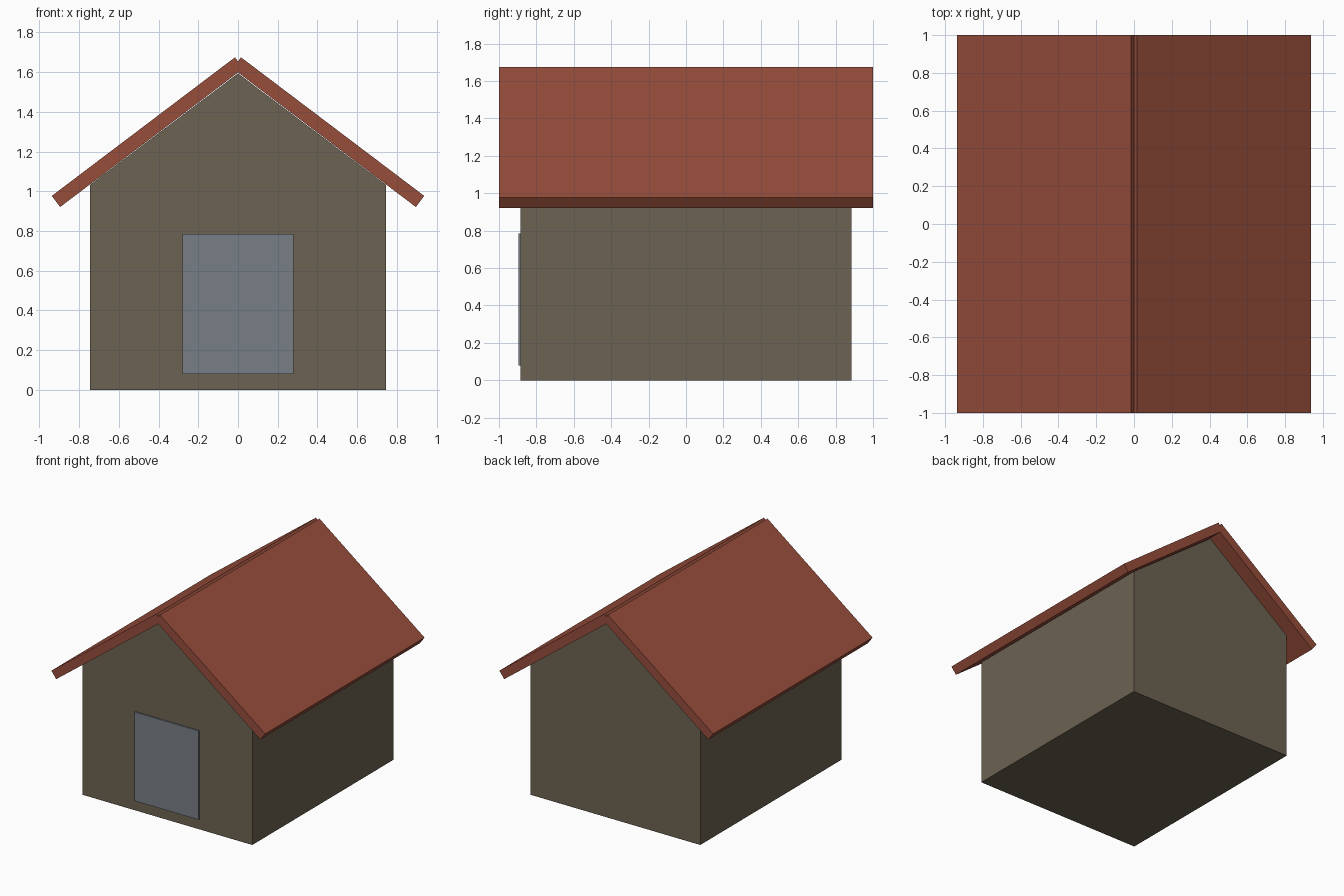
import bpy, bmesh

cube = bpy.data.objects.get("Cube")
if cube:
    bpy.data.objects.remove(cube, do_unlink=True)


def material(name, color):
    m = bpy.data.materials.new(name)
    m.use_nodes = True
    m.diffuse_color = (*color, 1)
    m.node_tree.nodes["Principled BSDF"].inputs["Base Color"].default_value = (*color, 1)
    return m


def extrude_profile(name, points, y_front, y_back, mat):
    """Solid made from an x-z outline pushed from front to back."""
    bm = bmesh.new()
    face = bm.faces.new([bm.verts.new((x, y_front, z)) for x, z in points])
    moved = bmesh.ops.extrude_face_region(bm, geom=[face])["geom"]
    verts = [v for v in moved if isinstance(v, bmesh.types.BMVert)]
    bmesh.ops.translate(bm, verts=verts, vec=(0, y_back - y_front, 0))
    bmesh.ops.recalc_face_normals(bm, faces=bm.faces)
    mesh = bpy.data.meshes.new(name)
    bm.to_mesh(mesh)
    bm.free()
    mesh.materials.append(mat)
    obj = bpy.data.objects.new(name, mesh)
    bpy.context.collection.objects.link(obj)
    return obj


wall_mat = material("taupe wall", (0.15, 0.123, 0.085))
roof_mat = material("brick red roof", (0.31, 0.075, 0.044))
door_mat = material("grey blue door", (0.19, 0.21, 0.24))

# Gabled body
w, eave, apex, depth = 0.745, 1.033, 1.594, 0.885
extrude_profile("house_body", [(-w, 0), (w, 0), (w, eave), (0, apex), (-w, eave)],
                -depth, depth, wall_mat)

# Pitched roof slabs, mirrored across the ridge
slab = [(0.015, 1.675), (0.938, 0.977), (0.896, 0.921), (-0.027, 1.619)]
for name, side in (("left_roof_slab", 1), ("right_roof_slab", -1)):
    extrude_profile(name, [(side * x, z) for x, z in slab], -1, 1, roof_mat)

# Door panel on the front wall
d = 0.28
extrude_profile("front_door", [(-d, 0.08), (d, 0.08), (d, 0.785), (-d, 0.785)],
                -depth - 0.011, -depth + 0.005, door_mat)
